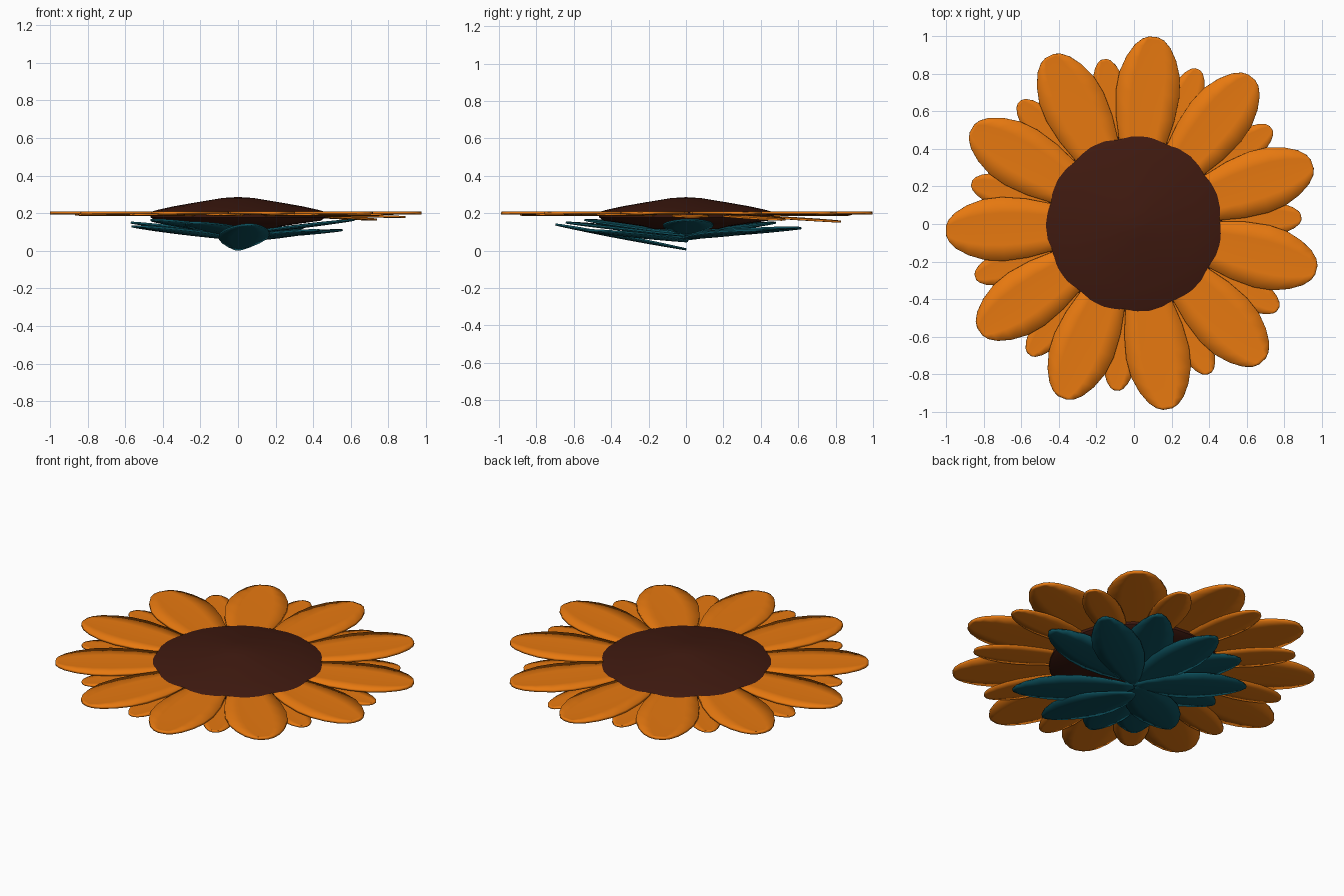
import bpy, bmesh, math
from mathutils import Matrix, Vector

if "Cube" in bpy.data.objects:
    bpy.data.objects.remove(bpy.data.objects["Cube"])


def material(name, rgb):
    m = bpy.data.materials.new(name)
    m.diffuse_color = (*rgb, 1)
    m.use_nodes = True
    m.node_tree.nodes["Principled BSDF"].inputs["Base Color"].default_value = m.diffuse_color
    return m


ORANGE = material("petal_orange", (0.80, 0.19, 0.005))
BROWN = material("seed_brown", (0.050, 0.010, 0.005))
TEAL = material("leaf_teal", (0.004, 0.085, 0.115))


def finish(name, bm, mat, angle):
    bmesh.ops.recalc_face_normals(bm, faces=bm.faces)
    me = bpy.data.meshes.new(name)
    bm.to_mesh(me)
    bm.free()
    me.materials.append(mat)
    ob = bpy.data.objects.new(name, me)
    bpy.context.collection.objects.link(ob)
    bpy.ops.object.select_all(action='DESELECT')
    ob.select_set(True)
    bpy.context.view_layer.objects.active = ob
    bpy.ops.object.shade_smooth_by_angle(angle=math.radians(angle))
    return ob


def blade(name, angle, r0, r1, z0, z1, width, outline, thick, cup, mat):
    """Radial blade from (r0, z0) to (r1, z1); outline = (t, relative width)."""
    bm = bmesh.new()
    rot = Matrix.Rotation(math.radians(angle), 4, 'Z')
    across = (-1, -0.5, 0, 0.5, 1)
    rows = []
    for t, w in outline:
        row = []
        for s in across:
            # the end row bows out so that the tip is round
            x = r0 + (r1 - r0) * t
            z = z0 + (z1 - z0) * t + cup * w * (s * s - 0.5)
            row.append(bm.verts.new(rot @ Vector((x, s * w * width / 2, z))))
        rows.append(row)
    for a, b in zip(rows, rows[1:]):
        for i in range(len(across) - 1):
            bm.faces.new((a[i], a[i + 1], b[i + 1], b[i]))
    ob = finish(name, bm, mat, 40)
    mod = ob.modifiers.new("thickness", 'SOLIDIFY')
    mod.thickness = thick
    mod.offset = 0
    return ob


PETAL = [(0, .45), (.2, .72), (.4, .92), (.58, 1), (.72, .95), (.84, .78),
         (.93, .56), (.98, .34), (1, .14)]
SEPAL = [(0, .12), (.1, .42), (.25, .74), (.42, .96), (.58, 1), (.74, .86),
         (.88, .58), (.96, .32), (1, .08)]

# seed head: low dome with a tapered underside
bm = bmesh.new()
profile = [(0, .286), (.08, .281), (.22, .258), (.34, .237), (.43, .217),
           (.47, .205), (.465, .178), (.44, .160), (.33, .145), (.23, .130),
           (.17, .115), (0, .112)]
pts = [bm.verts.new((r, 0, z)) for r, z in profile]
edges = [bm.edges.new(p) for p in zip(pts, pts[1:])]
bmesh.ops.spin(bm, geom=pts + edges, cent=(0, 0, 0), axis=(0, 0, 1),
               angle=math.tau, steps=36)
bmesh.ops.remove_doubles(bm, verts=bm.verts, dist=1e-4)
finish("seed_head", bm, BROWN, 30)

# eleven large petals and the small ones showing between them
step = 360 / 11
droop = {0: .155, 1: .165, 2: .180}
for i in range(11):
    a = 84 - i * step
    blade(f"large_petal_{i + 1}", a, .28, 1.0, .200, .201, .34, PETAL,
          .014, .005, ORANGE)
    blade(f"small_petal_{i + 1}", a - step / 2, .30, .89, .190,
          droop.get(i, .192), .20, PETAL, .010, .003, ORANGE)

# sepals under the head: angle, length, base height, tip height
SEPALS = [(36, .68, .065, .110), (62, .68, .085, .125), (97, .62, .070, .120),
          (128, .60, .090, .150), (153, .63, .060, .130), (180, .57, .085, .150),
          (212, .63, .060, .130), (230, .70, .090, .165), (250, .68, .080, .150),
          (275, .70, .007, .140), (308, .68, .050, .110), (2, .62, .090, .165)]
for i, (a, length, z0, z1) in enumerate(SEPALS):
    blade(f"sepal_{i + 1}", a, 0.0, length, z0, z1, .27, SEPAL,
          .010, .012, TEAL)
